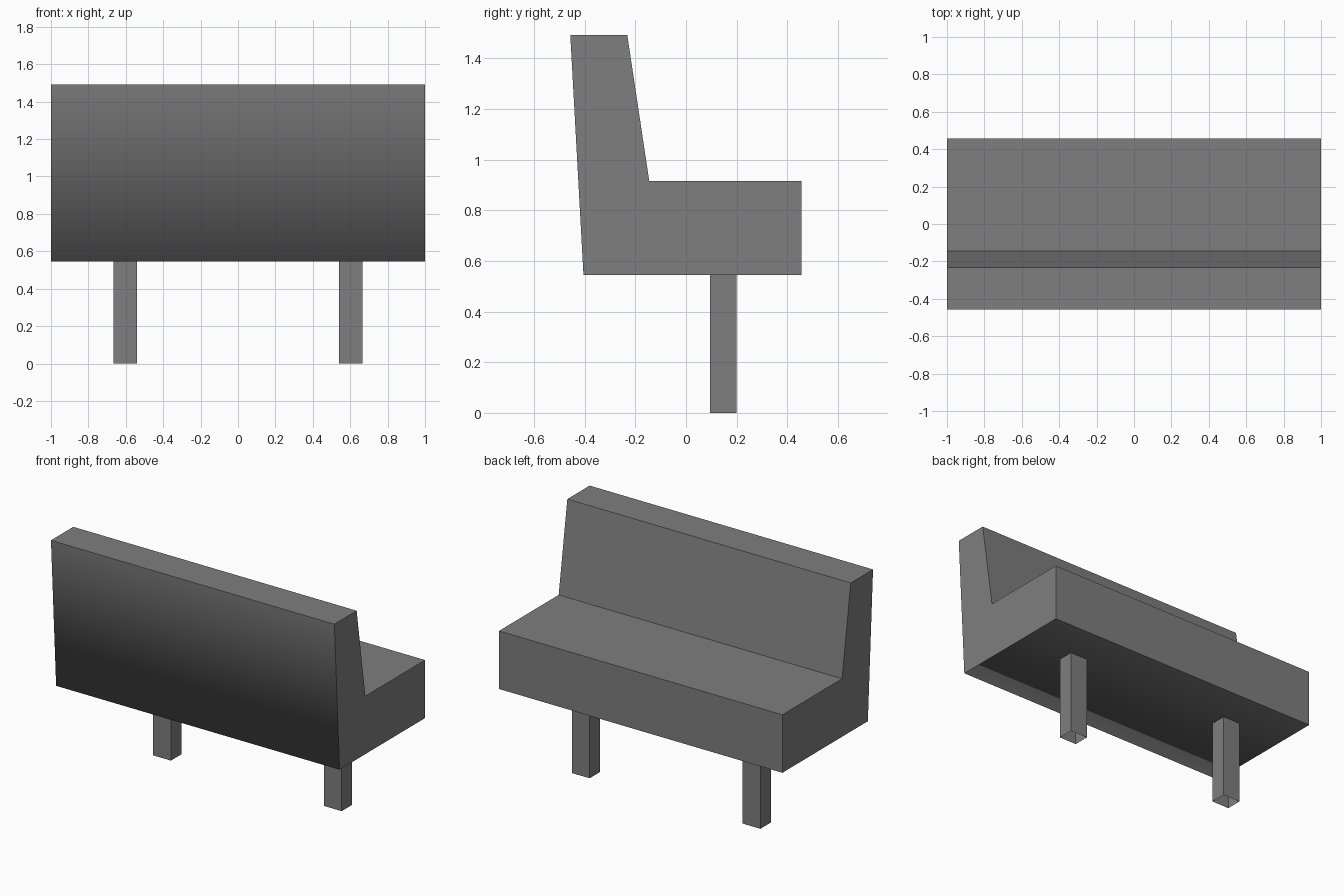
import bpy
import bmesh

cube = bpy.data.objects.get("Cube")
if cube:
    bpy.data.objects.remove(cube, do_unlink=True)

grey = bpy.data.materials.new("mid grey")
grey.use_nodes = True
colour = (0.21, 0.21, 0.21, 1)
grey.diffuse_color = colour
grey.node_tree.nodes["Principled BSDF"].inputs["Base Color"].default_value = colour


def add_object(name, bm):
    mesh = bpy.data.meshes.new(name)
    bm.to_mesh(mesh)
    bm.free()
    mesh.materials.append(grey)
    obj = bpy.data.objects.new(name, mesh)
    bpy.context.collection.objects.link(obj)
    return obj


def extrude(bm, corners, offset):
    """Make a polygon and sweep it along an offset; return the first cap."""
    cap = bm.faces.new([bm.verts.new(c) for c in corners])
    swept = bmesh.ops.extrude_face_region(bm, geom=[cap], use_keep_orig=True)
    verts = [g for g in swept["geom"] if isinstance(g, bmesh.types.BMVert)]
    bmesh.ops.translate(bm, verts=verts, vec=offset)
    bmesh.ops.recalc_face_normals(bm, faces=bm.faces)
    return cap


# Seat and backrest in one side profile, swept across the width
profile = [(-0.405, 0.545), (0.457, 0.545), (0.457, 0.915),
           (-0.145, 0.915), (-0.232, 1.493), (-0.457, 1.493)]
bm = bmesh.new()
extrude(bm, [(-1, y, z) for y, z in profile], (2, 0, 0))
# The underside rolls softly into the rear panel; everything else is flat
for face in bm.faces:
    face.smooth = face.normal.z < -0.9 or face.normal.y < -0.9
add_object("bench_body", bm)

# Two hollow square legs, open at the floor
for name, side in (("left_leg", 1), ("right_leg", -1)):
    x0, x1 = sorted((side * 0.54, side * 0.665))
    bm = bmesh.new()
    foot = extrude(bm, [(x0, 0.095, 0), (x1, 0.095, 0),
                        (x1, 0.2, 0), (x0, 0.2, 0)], (0, 0, 0.545))
    ends = [f for f in bm.faces if abs(f.normal.z) > 0.5]
    bmesh.ops.delete(bm, geom=ends, context="FACES_ONLY")
    add_object(name, bm)
